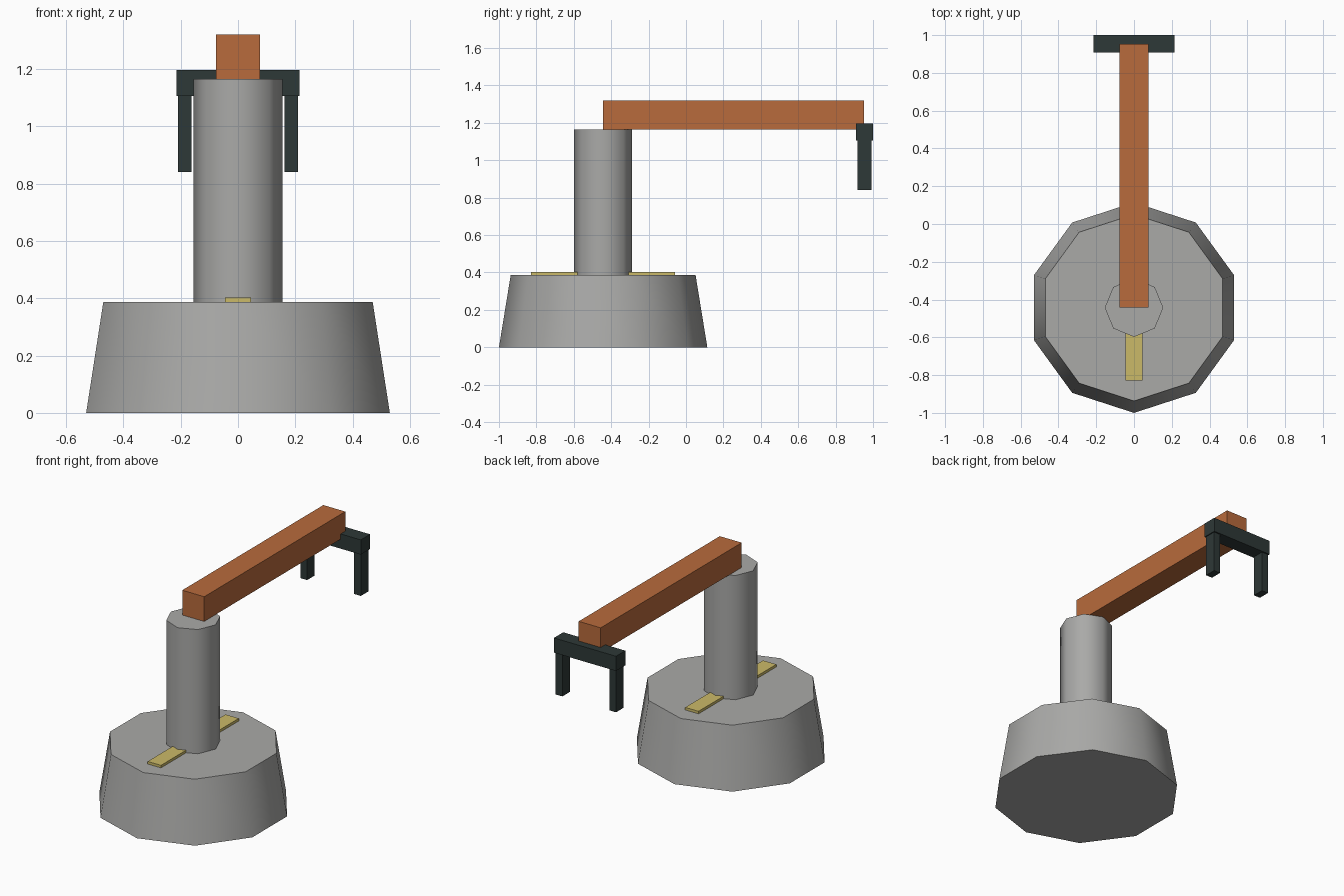
import bpy, math

if "Cube" in bpy.data.objects:
    bpy.data.objects.remove(bpy.data.objects["Cube"])


def material(name, rgb):
    m = bpy.data.materials.new(name)
    m.diffuse_color = (*rgb, 1)
    m.use_nodes = True
    m.node_tree.nodes["Principled BSDF"].inputs["Base Color"].default_value = m.diffuse_color
    return m


GREY = material("grey metal", (0.40, 0.40, 0.39))
ORANGE = material("orange paint", (0.48, 0.145, 0.045))
DARK = material("dark metal", (0.027, 0.040, 0.038))
GOLD = material("yellow marking", (0.60, 0.49, 0.14))
AXIS_Y = -0.443  # turning axis of base and column


def box(name, x, y, z, mat):
    """Box from (min, max) ranges."""
    lo, hi = zip(x, y, z)
    bpy.ops.mesh.primitive_cube_add(size=1, location=[(a + b) / 2 for a, b in zip(lo, hi)])
    ob = bpy.context.object
    ob.scale = [b - a for a, b in zip(lo, hi)]
    bpy.ops.object.transform_apply(location=False, rotation=False, scale=True)
    ob.name = name
    ob.data.materials.append(mat)
    return ob


def drum(name, sides, r1, r2, z0, z1, mat):
    """Upright tapered prism with smooth sides and flat caps, one corner facing front."""
    bpy.ops.mesh.primitive_cone_add(vertices=sides, radius1=r1, radius2=r2, depth=z1 - z0,
                                    location=(0, AXIS_Y, (z0 + z1) / 2))
    ob = bpy.context.object
    ob.name = name
    ob.data.materials.append(mat)
    bpy.ops.object.shade_smooth_by_angle(angle=math.radians(50))
    return ob


# Base and column
drum("base", 10, 0.557, 0.494, 0, 0.387, GREY)
drum("column", 8, 0.155, 0.155, 0.38, 1.165, GREY)

# Marking strips in front of and behind the column
for name, y in (("front_strip", (-0.828, -0.57)), ("rear_strip", (-0.316, -0.058))):
    box(name, (-0.046, 0.046), y, (0.38, 0.403), GOLD)

# Horizontal arm
box("arm", (-0.076, 0.076), (-0.443, 0.953), (1.165, 1.32), ORANGE)

# Gripper bar and its two fingers
box("gripper_bar", (-0.215, 0.215), (0.908, 1.0), (1.105, 1.197), DARK)
for name, s in (("left_finger", -1), ("right_finger", 1)):
    box(name, sorted((s * 0.163, s * 0.209)), (0.917, 0.991), (0.841, 1.11), DARK)
